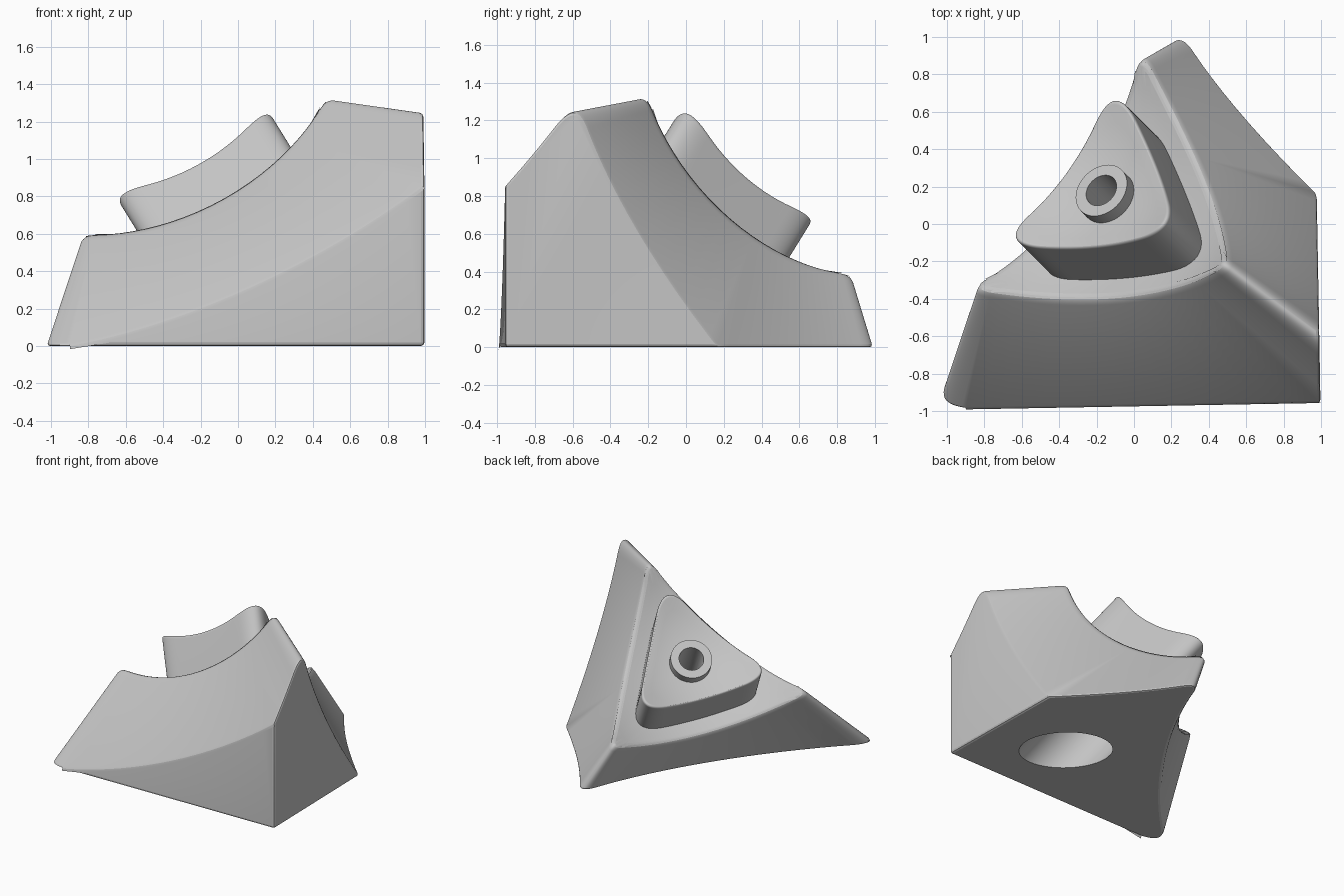
import bpy, bmesh, math
from mathutils import Vector, Matrix

if "Cube" in bpy.data.objects:
    bpy.data.objects.remove(bpy.data.objects["Cube"])

# Shared frame: the dish centre, the axis pointing down into the block
CENTRE = Vector((-0.64, 0.645, 1.627))
W = Vector((1, -1, -1.618)).normalized()
U = Vector((0.79, -0.59, -0.12))
U = (U - W * U.dot(W)).normalized()
V = W.cross(U)
APEX = CENTRE + W * 0.22

grey = bpy.data.materials.new("plain grey")
grey.use_nodes = True
COLOUR = (0.55, 0.55, 0.55, 1)
grey.diffuse_color = COLOUR
grey.node_tree.nodes["Principled BSDF"].inputs["Base Color"].default_value = COLOUR


def tri_profile(mid, corner, trim, sides=20, turns=22):
    """Three-cornered outline with slightly hollow sides and rounded corners."""
    end = corner * math.sin(math.pi / 3)
    curve = (corner / 2 - mid) / end ** 2
    points = []
    for k in range(3):
        rot = Matrix.Rotation(math.radians(60 + 120 * k), 2)
        side = []
        for i in range(sides + 1):
            s = trim * (2 * i / sides - 1)
            side.append(rot @ Vector((mid + curve * s * s, s)))
        points += side
        tip = rot @ Vector((corner / 2, end))
        nxt = Matrix.Rotation(math.radians(120), 2) @ side[0]
        for i in range(1, turns):
            t = i / turns
            points.append(side[-1] * (1 - t) ** 2 + tip * 2 * t * (1 - t) + nxt * t * t)
    return [U * p.x + V * p.y for p in points]


def on_ray(p, radius):
    """Where a ray spreading from the apex meets a sphere about the centre."""
    ray, off = W + p, APEX - CENTRE
    a, b, c = ray.dot(ray), ray.dot(off), off.dot(off) - radius ** 2
    return APEX + ray * ((-b + math.sqrt(b * b - a * c)) / a)


def on_column(p, radius):
    """Same, for a line parallel to the axis."""
    return CENTRE + p + W * math.sqrt(radius ** 2 - p.dot(p))


def make_object(name, bm):
    mesh = bpy.data.meshes.new(name)
    bm.to_mesh(mesh)
    bm.free()
    mesh.materials.append(grey)
    obj = bpy.data.objects.new(name, mesh)
    bpy.context.collection.objects.link(obj)
    return obj


def loft(name, outline, place, radius, far_radius, inset, drop):
    """Skin rings from the dish middle, over a rounded rim, to a far cap."""
    steps = [((1 - inset) * k / 6, radius) for k in range(1, 6)]
    for k in range(9):
        a = math.radians(90 * k / 8)
        steps.append((1 - inset + inset * math.sin(a), radius + drop * (1 - math.cos(a))))
    steps.append((1, far_radius))
    bm = bmesh.new()
    near, far = [bm.verts.new(place(Vector((0, 0, 0)), steps[k][1])) for k in (0, -1)]
    rings = [[bm.verts.new(place(p * scale, r)) for p in outline] for scale, r in steps]
    for i in range(len(outline)):
        j = (i + 1) % len(outline)
        bm.faces.new((near, rings[0][j], rings[0][i]))
        for a, b in zip(rings, rings[1:]):
            bm.faces.new((a[i], a[j], b[j], b[i]))
        bm.faces.new((far, rings[-1][i], rings[-1][j]))
    return make_object(name, bm)


def cylinder(name, radius, start, stop):
    """Cylinder on the axis between two depths from the centre."""
    bm = bmesh.new()
    rot = W.to_track_quat("Z", "Y").to_matrix().to_4x4()
    move = Matrix.Translation(CENTRE + W * (start + stop) / 2)
    bmesh.ops.create_cone(bm, cap_ends=True, segments=48, radius1=radius, radius2=radius,
                          depth=stop - start, matrix=move @ rot)
    return make_object(name, bm)


def apply(obj, kind, **settings):
    mod = obj.modifiers.new(kind.lower(), kind)
    for key, value in settings.items():
        setattr(mod, key, value)
    with bpy.context.temp_override(object=obj, active_object=obj):
        bpy.ops.object.modifier_apply(modifier=mod.name)


def boolean(obj, other, operation="DIFFERENCE"):
    apply(obj, "BOOLEAN", object=other, operation=operation, solver="EXACT")


# Block: hollow-sided pyramid with a dished top and a rounded rim
block = loft("corner_block", tri_profile(0.393, 1.02, 0.7), on_ray, 1.44, 4.5, 0.05, 0.05)

# Square corner that trims the block to its three flat faces
bm = bmesh.new()
bmesh.ops.create_cube(bm, size=6, matrix=Matrix.Translation((-3, 3, 3)))
bm.transform(Matrix.Translation((0.997, -0.957, 0)) @ Matrix.Rotation(0.018, 4, "Z"))
trim_box = make_object("trim_box", bm)
boolean(block, trim_box, "INTERSECT")
apply(block, "BEVEL", width=0.018, segments=2, limit_method="ANGLE",
      angle_limit=math.radians(16), use_clamp_overlap=False)

# Raised three-cornered pad in the dish
pad = loft("raised_pad", tri_profile(0.318, 0.64, 0.3), on_column, 1.09, 1.52, 0.05, 0.025)

# Short collar around the screw hole
collar = cylinder("screw_collar", 0.155, 1.0, 1.2)

# Screw hole through everything, with a wide pocket from below
bore = cylinder("bore_cutter", 0.092, 0.8, 3)
pocket = cylinder("pocket_cutter", 0.265, 1.6, 3)
for part in (block, pad, collar):
    boolean(part, bore)
boolean(block, pocket)
for cutter in (trim_box, bore, pocket):
    bpy.data.objects.remove(cutter)

# Smooth shading with sharp edges kept
for part in (block, pad, collar):
    bpy.ops.object.select_all(action="DESELECT")
    part.select_set(True)
    bpy.context.view_layer.objects.active = part
    bpy.ops.object.shade_smooth_by_angle(angle=math.radians(18))
